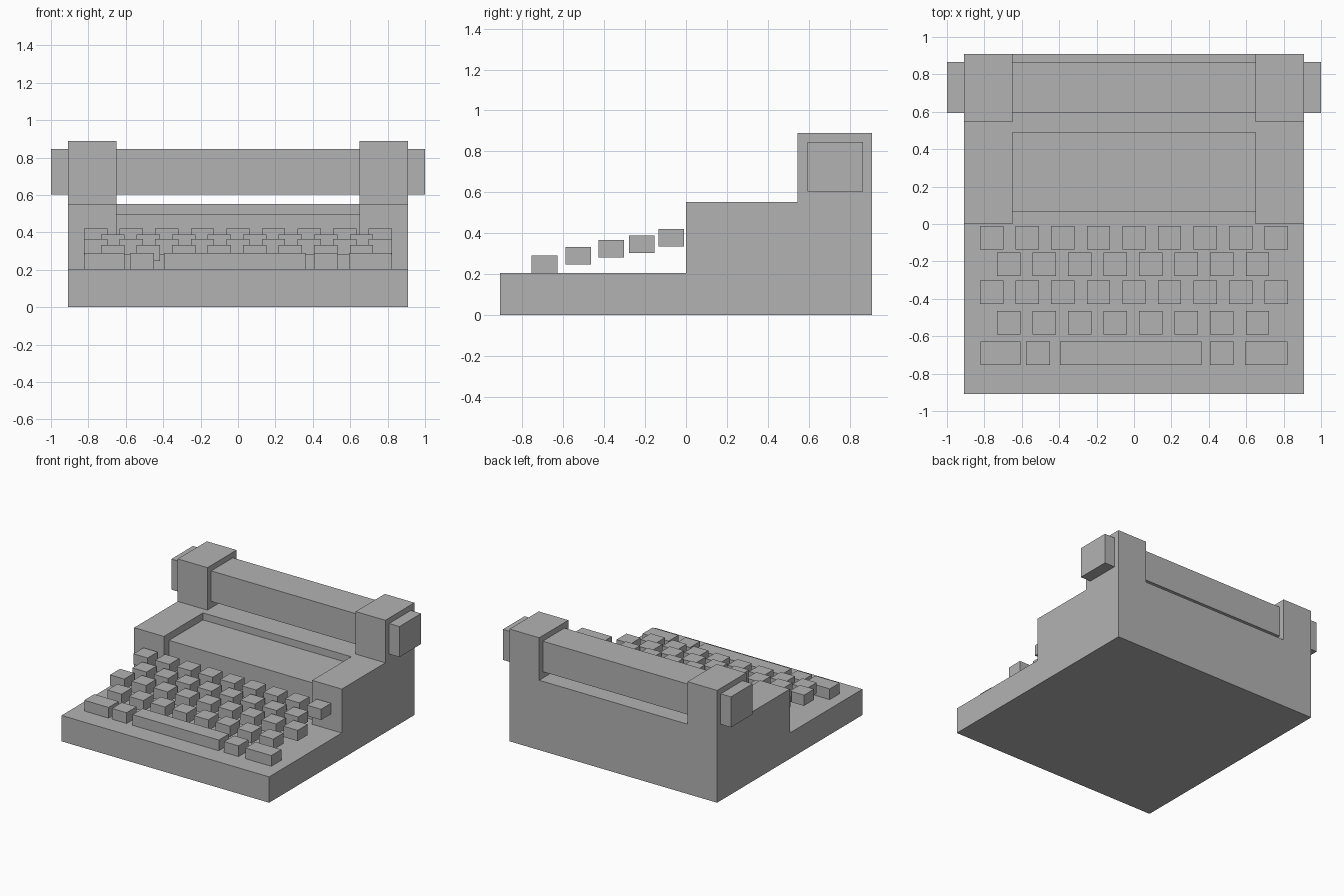
import bpy
import bmesh

cube = bpy.data.objects.get("Cube")
if cube:
    bpy.data.objects.remove(cube, do_unlink=True)

grey = bpy.data.materials.new("plain_grey")
grey.use_nodes = True
grey.diffuse_color = (0.45, 0.45, 0.45, 1)
grey.node_tree.nodes["Principled BSDF"].inputs["Base Color"].default_value = grey.diffuse_color


def extrude_profile(name, profile, x0, x1):
    """Sweep a (y, z) outline along x into a closed solid."""
    bm = bmesh.new()
    face = bm.faces.new([bm.verts.new((x0, y, z)) for y, z in profile])
    swept = bmesh.ops.extrude_face_region(bm, geom=[face])
    verts = [g for g in swept["geom"] if isinstance(g, bmesh.types.BMVert)]
    bmesh.ops.translate(bm, verts=verts, vec=(x1 - x0, 0, 0))
    bmesh.ops.recalc_face_normals(bm, faces=bm.faces)
    mesh = bpy.data.meshes.new(name)
    bm.to_mesh(mesh)
    bm.free()
    mesh.materials.append(grey)
    obj = bpy.data.objects.new(name, mesh)
    bpy.context.collection.objects.link(obj)
    return obj


def box(name, x0, x1, y0, y1, z0, z1):
    return extrude_profile(name, [(y0, z0), (y1, z0), (y1, z1), (y0, z1)], x0, x1)


HALF, INNER, DECK, SHELF = 0.91, 0.65, 0.205, 0.553

# Middle of the body: key deck, recessed front panel and raised rear strip
extrude_profile("body_centre", [
    (-HALF, 0), (HALF, 0), (HALF, SHELF), (0.49, SHELF), (0.49, 0.497),
    (0.065, 0.497), (0.065, DECK), (-HALF, DECK)], -INNER, INNER)

# Stepped cheeks on both sides
cheek = [(-HALF, 0), (HALF, 0), (HALF, 0.89), (0.545, 0.89),
         (0.545, SHELF), (0, SHELF), (0, DECK), (-HALF, DECK)]
extrude_profile("left_cheek", cheek, INNER, HALF)
extrude_profile("right_cheek", cheek, -HALF, -INNER)

# Paper roller and its end knobs
roller = (0.593, 0.865, 0.604, 0.846)
box("roller", -INNER, INNER, *roller)
box("left_knob", HALF, 1, *roller)
box("right_knob", -1, -HALF, *roller)

# Key rows, stepping down towards the front: first x, count, front y, bottom z
KEY, DEPTH, HEIGHT, PITCH = 0.125, 0.125, 0.085, 0.19
rows = [(-0.76, 9, -0.135, 0.336), (-0.67, 8, -0.278, 0.303),
        (-0.76, 9, -0.428, 0.281), (-0.67, 8, -0.59, 0.247)]
for r, (start, count, y, z) in enumerate(rows, 1):
    for i in range(count):
        x = start + i * PITCH
        box(f"key_row{r}_{i + 1}", x - KEY / 2, x + KEY / 2, y, y + DEPTH, z, z + HEIGHT)

# Front row with the wide keys and the space bar
front_row = {"right_wide_key": (-0.82, -0.607), "right_small_key": (-0.577, -0.449),
             "space_bar": (-0.396, 0.36), "left_small_key": (0.406, 0.532),
             "left_wide_key": (0.594, 0.82)}
for name, (x0, x1) in front_row.items():
    box(name, x0, x1, -0.754, -0.754 + DEPTH, DECK, DECK + HEIGHT)
